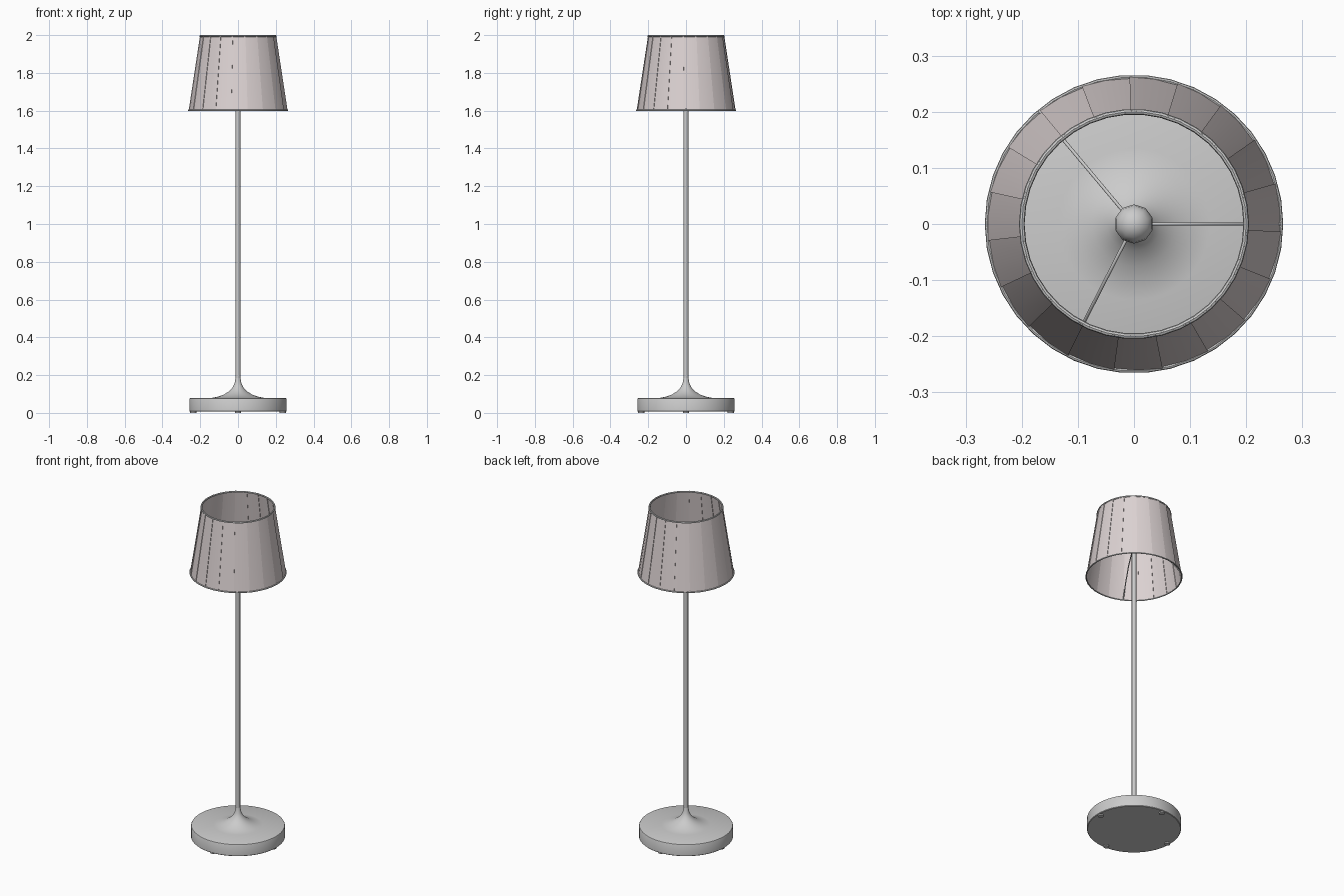
import bpy, bmesh, math
from math import sin, cos, pi, radians

if "Cube" in bpy.data.objects:
    bpy.data.objects.remove(bpy.data.objects["Cube"])


def make_object(name, bm, material=None):
    bmesh.ops.recalc_face_normals(bm, faces=bm.faces)
    mesh = bpy.data.meshes.new(name)
    bm.to_mesh(mesh)
    bm.free()
    ob = bpy.data.objects.new(name, mesh)
    bpy.context.collection.objects.link(ob)
    if material:
        mesh.materials.append(material)
    bpy.context.view_layer.objects.active = ob
    ob.select_set(True)
    bpy.ops.object.shade_smooth_by_angle(angle=radians(35))
    ob.select_set(False)
    return ob


def lathe(name, profile, steps):
    bm = bmesh.new()
    verts = [bm.verts.new((r, 0, z)) for r, z in profile]
    edges = [bm.edges.new(p) for p in zip(verts, verts[1:])]
    bmesh.ops.spin(bm, geom=verts + edges, axis=(0, 0, 1), cent=(0, 0, 0),
                   angle=2 * pi, steps=steps)
    bmesh.ops.remove_doubles(bm, verts=bm.verts, dist=1e-5)
    return make_object(name, bm)


def ring(name, radius, z, tube):
    profile = [(radius + tube * cos(a * pi / 4), z + tube * sin(a * pi / 4))
               for a in range(9)]
    return lathe(name, profile, 38)


# Weighted disc base with a flared collar
lathe("base", [(0, 0.007), (0.254, 0.007), (0.257, 0.010), (0.257, 0.073),
               (0.255, 0.077), (0.250, 0.079), (0.135, 0.080), (0.105, 0.086),
               (0.075, 0.097), (0.048, 0.114), (0.029, 0.134), (0.018, 0.156),
               (0.013, 0.185), (0, 0.185)], 64)

# Four small feet under the rim
for i in range(4):
    bm = bmesh.new()
    bmesh.ops.create_cone(bm, cap_ends=True, segments=12, radius1=0.016,
                          radius2=0.016, depth=0.01)
    a = i * pi / 2
    bmesh.ops.translate(bm, verts=bm.verts,
                        vec=(0.237 * cos(a), 0.237 * sin(a), 0.005))
    make_object(f"foot_{i + 1}", bm)

# Pole and the ball at its top
lathe("pole", [(0, 0.15), (0.0125, 0.15), (0.0125, 1.79), (0, 1.79)], 16)
bm = bmesh.new()
bmesh.ops.create_uvsphere(bm, u_segments=10, v_segments=8, radius=0.035)
bmesh.ops.translate(bm, verts=bm.verts, vec=(0, 0, 1.80))
make_object("bulb", bm)

# Three thin arms curving down to the lower ring
for i, deg in enumerate((0, 130, 243)):
    curve = bpy.data.curves.new("shade_arm", 'CURVE')
    curve.dimensions = '3D'
    curve.bevel_depth = 0.003
    curve.bevel_resolution = 1
    path = [(0.0, 1.785), (0.06, 1.78), (0.13, 1.745), (0.20, 1.68), (0.262, 1.602)]
    spline = curve.splines.new('POLY')
    spline.points.add(len(path) - 1)
    a = radians(deg)
    for p, (r, z) in zip(spline.points, path):
        p.co = (r * cos(a), r * sin(a), z, 1)
    ob = bpy.data.objects.new(f"shade_arm_{i + 1}", curve)
    bpy.context.collection.objects.link(ob)

# Tapered shade of 19 slightly overlapping fabric panels
fabric = bpy.data.materials.new("fabric")
fabric.diffuse_color = (0.72, 0.65, 0.65, 1)
fabric.use_nodes = True
fabric.node_tree.nodes["Principled BSDF"].inputs["Base Color"].default_value = fabric.diffuse_color
bm = bmesh.new()
panels = 19
columns = []
for i in range(panels):
    for t, lift in ((0, 0.0), (0.5, 0.0015), (1, 0.003)):
        a = radians(-3) + 2 * pi * (i + t) / panels
        columns.append([bm.verts.new(((r + lift) * cos(a), (r + lift) * sin(a), z))
                        for r, z in ((0.260, 1.60), (0.199, 2.0))])
for c, d in zip(columns, columns[1:] + columns[:1]):
    bm.faces.new((c[0], d[0], d[1], c[1]))
make_object("shade", bm, fabric)

# Wire rings at both ends of the shade
ring("shade_top_ring", 0.200, 1.995, 0.005)
ring("shade_bottom_ring", 0.262, 1.602, 0.004)
